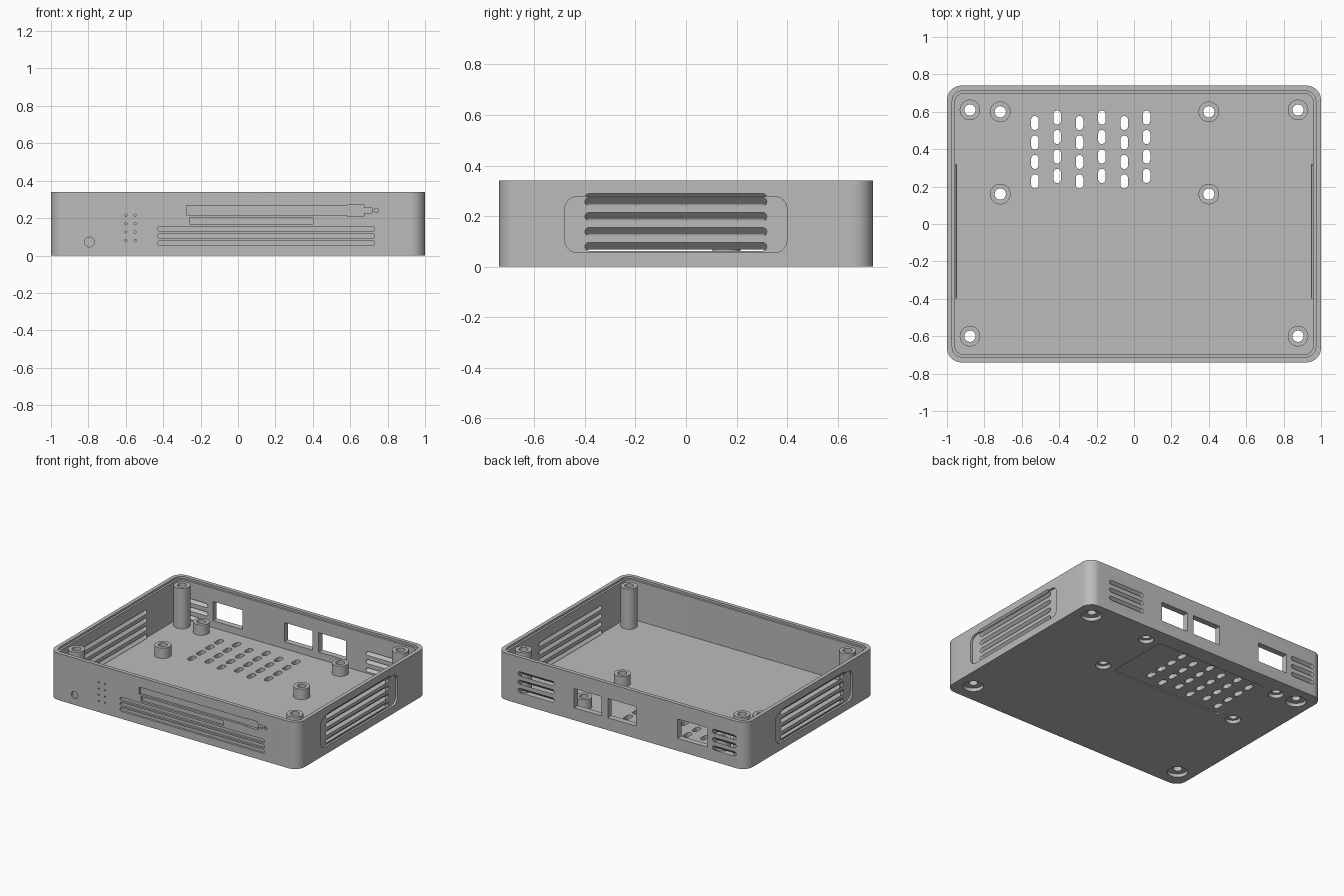
import bpy, bmesh, math
from mathutils import Vector

cube = bpy.data.objects.get("Cube")
if cube:
    bpy.data.objects.remove(cube, do_unlink=True)

# Overall sizes
DEPTH, HEIGHT, WALL, FLOOR = 1.48, 0.34, 0.043, 0.04
X, Y, Z = Vector((1, 0, 0)), Vector((0, 1, 0)), Vector((0, 0, 1))

# Each side: origin, across, up, inward
FRONT = (-Y * DEPTH / 2, X, Z, Y)
BACK = (Y * DEPTH / 2, X, Z, -Y)
RIGHT = (X, Y, Z, -X)
LEFT = (-X, Y, Z, X)
BASE = (Vector(), X, Y, Z)

grey = bpy.data.materials.new("plain grey")
grey.use_nodes = True
grey.diffuse_color = (0.5, 0.5, 0.5, 1)
grey.node_tree.nodes["Principled BSDF"].inputs["Base Color"].default_value = grey.diffuse_color


def rounded(cx, cy, w, h, r, seg=6):
    """Rounded rectangle outline; a capsule or circle when r is half a side."""
    pts = []
    r = min(r, w / 2, h / 2)
    for q, (sx, sy) in enumerate(((1, 1), (-1, 1), (-1, -1), (1, -1))):
        for i in range(seg + 1):
            a = (q + i / seg) * math.pi / 2
            p = (cx + sx * (w / 2 - r) + r * math.cos(a), cy + sy * (h / 2 - r) + r * math.sin(a))
            if not pts or math.dist(p, pts[-1]) > 1e-5:
                pts.append(p)
    if math.dist(pts[0], pts[-1]) < 1e-5:
        pts.pop()
    return pts


def box(x1, x2, z1, z2, r=0.0001, seg=1):
    return rounded((x1 + x2) / 2, (z1 + z2) / 2, x2 - x1, z2 - z1, r, seg)


def disc(x, y, r, seg=8):
    return rounded(x, y, 2 * r, 2 * r, r, seg)


def prism(bm, side, outline, start, end, slope=0.0):
    """Extrude an outline inward from a side, dropping by slope."""
    o, u, v, n = side
    rings = [[bm.verts.new(o + u * a + v * (b - d * slope) + n * d) for a, b in outline]
             for d in (start, end)]
    bm.faces.new(rings[0])
    bm.faces.new(rings[1])
    for i in range(len(outline)):
        j = (i + 1) % len(outline)
        bm.faces.new((rings[0][i], rings[0][j], rings[1][j], rings[1][i]))


def make(name, bm):
    bmesh.ops.recalc_face_normals(bm, faces=bm.faces)
    mesh = bpy.data.meshes.new(name)
    bm.to_mesh(mesh)
    bm.free()
    mesh.materials.append(grey)
    ob = bpy.data.objects.new(name, mesh)
    bpy.context.collection.objects.link(ob)
    return ob


def select(ob):
    bpy.ops.object.select_all(action='DESELECT')
    ob.select_set(True)
    bpy.context.view_layer.objects.active = ob


def carve(target, bm):
    cutter = make("cutter", bm)
    cutter.hide_render = True
    mod = target.modifiers.new("carve", 'BOOLEAN')
    mod.operation, mod.solver, mod.object = 'DIFFERENCE', 'EXACT', cutter
    select(target)
    bpy.ops.object.modifier_apply(modifier=mod.name)
    bpy.data.objects.remove(cutter, do_unlink=True)


def shell_outline(inset):
    return rounded(0, 0, 2 - 2 * inset, DEPTH - 2 * inset, 0.078 - inset * 0.8, 10)


corner_spots = [(x, y) for x in (-0.877, 0.877) for y in (-0.6, 0.61)]
board_spots = [(x, y) for x in (-0.715, 0.4) for y in (0.16, 0.6)]

# Open tray
bm = bmesh.new()
prism(bm, BASE, shell_outline(0), 0, HEIGHT)
tray = make("case_tray", bm)
bm = bmesh.new()
prism(bm, BASE, shell_outline(WALL), FLOOR, HEIGHT + 0.1)
carve(tray, bm)

# Shallow recesses: lid step, side panels, underside panel, screw seats
bm = bmesh.new()
prism(bm, BASE, shell_outline(0.028), HEIGHT - 0.015, HEIGHT + 0.1)
for side in (LEFT, RIGHT):
    prism(bm, side, rounded(-0.04, 0.166, 0.88, 0.222, 0.05), -0.05, 0.015)
prism(bm, BASE, box(-0.6, 0.3, 0.15, 0.62, 0.03, 4), -0.05, 0.008)
for x, y in corner_spots:
    prism(bm, BASE, disc(x, y, 0.068), -0.05, 0.025)
for x, y in board_spots:
    prism(bm, BASE, disc(x, y, 0.05), -0.05, 0.025)

# Front grooves, button and indicator dots
for z in (0.067, 0.104, 0.142):
    prism(bm, FRONT, rounded(0.15, z, 1.16, 0.027, 0.0135), -0.05, 0.015)
prism(bm, FRONT, box(-0.276, 0.59, 0.217, 0.268), -0.05, 0.015)
prism(bm, FRONT, box(-0.26, 0.4, 0.169, 0.204), -0.05, 0.015)
prism(bm, FRONT, box(0.66, 0.716, 0.228, 0.255), -0.05, 0.012)
prism(bm, FRONT, disc(0.74, 0.241, 0.012, 4), -0.05, 0.012)
prism(bm, FRONT, disc(-0.794, 0.072, 0.026), -0.05, 0.012)
for x in (-0.6, -0.55):
    for i in range(4):
        prism(bm, FRONT, disc(x, 0.08 + i * 0.045, 0.006, 3), -0.05, 0.012)
carve(tray, bm)

# Sloping side vents
bm = bmesh.new()
for side in (LEFT, RIGHT):
    for i in range(4):
        prism(bm, side, rounded(-0.04, 0.094 + i * 0.0595, 0.72, 0.033, 0.0165),
              -0.02, 0.05, 1.0)

# Rear vents and port windows
for x1, x2 in ((0.54, 0.83), (-0.92, -0.73)):
    for z in (0.1, 0.16, 0.22):
        prism(bm, BACK, box(x1, x2, z - 0.015, z + 0.015, 0.015, 6), -0.02, 0.05, 0.8)
for x1, x2 in ((0.16, 0.38), (-0.115, 0.11), (-0.69, -0.45)):
    prism(bm, BACK, box(x1, x2, 0.09, 0.23), -0.05, 0.08)

# Staggered floor vents
for col in range(6):
    for row in range(4):
        x, y = -0.53 + col * 0.1194, 0.228 + row * 0.104 + (col % 2) * 0.029
        prism(bm, BASE, rounded(x, y, 0.04, 0.075, 0.02, 5), -0.05, 0.1)

# Screw holes and the square front plug
for x, y in corner_spots + board_spots:
    prism(bm, BASE, disc(x, y, 0.03), -0.05, 0.1)
prism(bm, FRONT, box(0.582, 0.673, 0.212, 0.271), -0.05, 0.02)
carve(tray, bm)
select(tray)
bpy.ops.object.shade_smooth_by_angle(angle=math.radians(30))


def tube(name, x, y, top, outer=0.055, inner=0.03, seg=32):
    """Hollow post standing on the floor."""
    bm = bmesh.new()
    profile = ((inner, FLOOR), (outer, FLOOR), (outer, top), (inner, top))
    rings = [[bm.verts.new((r * math.cos(a), r * math.sin(a), z)) for r, z in profile]
             for a in (2 * math.pi * i / seg for i in range(seg))]
    for i in range(seg):
        p, q = rings[i], rings[(i + 1) % seg]
        for k in range(4):
            m = (k + 1) % 4
            bm.faces.new((p[k], q[k], q[m], p[m]))
    ob = make(name, bm)
    ob.location = (x, y, 0)
    select(ob)
    bpy.ops.object.shade_smooth_by_angle(angle=math.radians(30))


# Tall corner posts and short board standoffs
for x, y in corner_spots:
    tube("corner_post", x, y, 0.332)
for x, y in board_spots:
    tube("board_standoff", x, y, 0.115)
